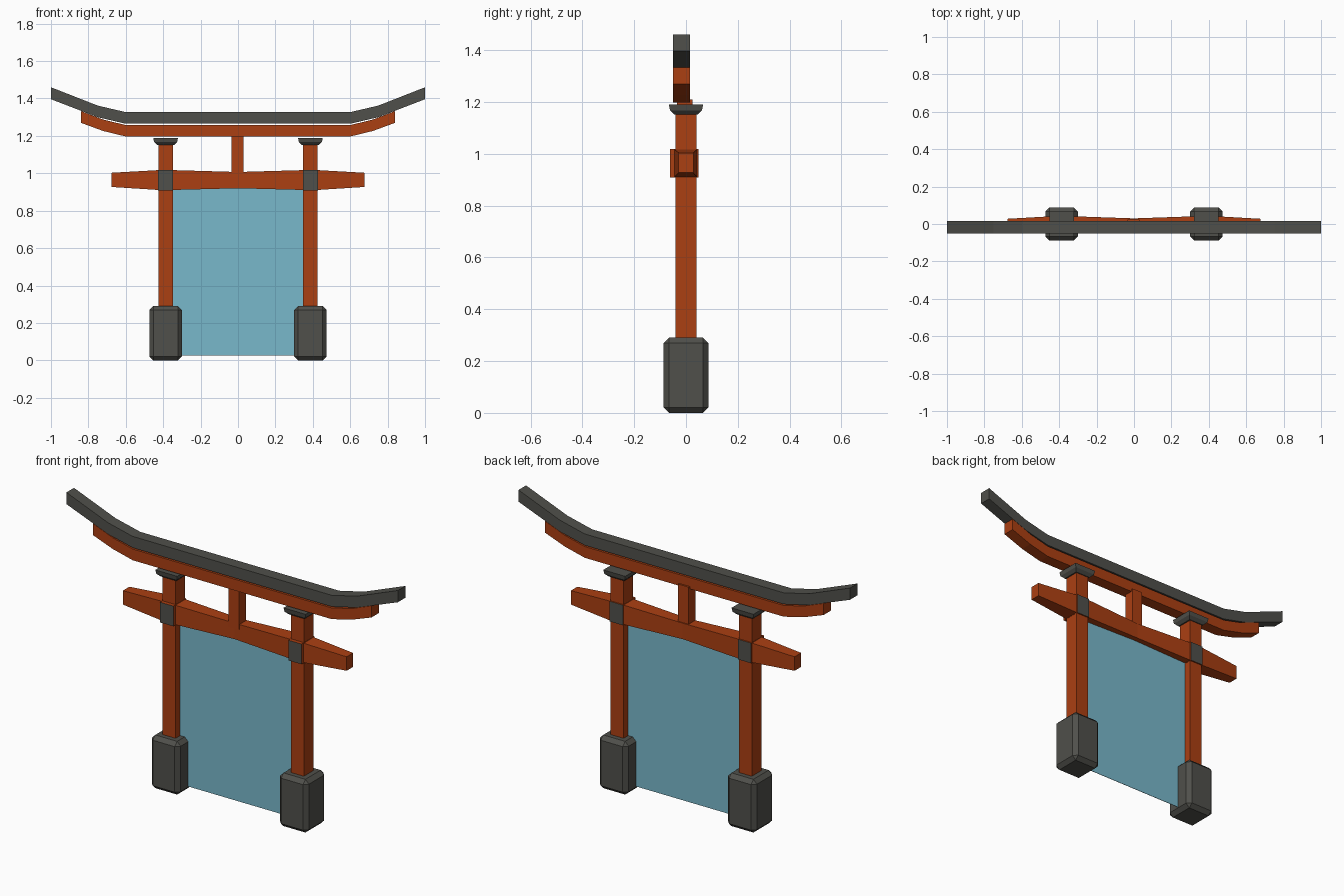
import bpy, bmesh

if "Cube" in bpy.data.objects:
    bpy.data.objects.remove(bpy.data.objects["Cube"])


def material(name, rgb):
    m = bpy.data.materials.new(name)
    m.diffuse_color = (*rgb, 1)
    m.use_nodes = True
    m.node_tree.nodes["Principled BSDF"].inputs["Base Color"].default_value = m.diffuse_color
    return m


RED = material("vermilion wood", (0.41, 0.05, 0.006))
GREY = material("dark grey stone", (0.08, 0.08, 0.07))
BLUE = material("pale blue veil", (0.19, 0.48, 0.60))


def finish(bm, name, *mats):
    bmesh.ops.recalc_face_normals(bm, faces=bm.faces)
    me = bpy.data.meshes.new(name)
    bm.to_mesh(me)
    bm.free()
    for m in mats:
        me.materials.append(m)
    ob = bpy.data.objects.new(name, me)
    bpy.context.collection.objects.link(ob)
    return ob


def loft(rings):
    """Skin a list of four-point rings and close both ends."""
    bm = bmesh.new()
    rows = [[bm.verts.new(p) for p in ring] for ring in rings]
    for a, b in zip(rows, rows[1:]):
        for i in range(4):
            j = (i + 1) % 4
            bm.faces.new((a[i], a[j], b[j], b[i]))
    bm.faces.new(rows[0])
    bm.faces.new(rows[-1])
    return bm


def beam(name, half, mat):
    """Mirrored beam along x from stations (x, z0, z1, y0, y1), x >= 0."""
    left = [(-s[0], *s[1:]) for s in reversed(half) if s[0] > 0]
    return finish(loft([[(x, y0, z0), (x, y1, z0), (x, y1, z1), (x, y0, z1)]
                        for x, z0, z1, y0, y1 in left + half]), name, mat)


def box(x0, x1, y0, y1, z0, z1):
    return loft([[(x0, y0, z), (x1, y0, z), (x1, y1, z), (x0, y1, z)] for z in (z0, z1)])


# Curved top beams
Y = (-0.05, 0.015)
beam("roof_beam", [(0.6, 1.265, 1.327, *Y), (0.75, 1.30, 1.362, *Y),
                   (1.0, 1.396, 1.46, *Y)], GREY)
beam("under_roof_beam", [(0.6, 1.197, 1.258, *Y), (0.72, 1.226, 1.287, *Y),
                         (0.84, 1.27, 1.333, *Y)], RED)

# Lower tie beam, swelling at the pillars
beam("tie_beam", [(0, 0.92, 1.007, -0.03, 0.03), (0.348, 0.911, 1.017, -0.044, 0.042),
                  (0.426, 0.911, 1.017, -0.044, 0.042),
                  (0.675, 0.927, 1.003, -0.028, 0.028)], RED)
finish(box(-0.034, 0.03, -0.035, 0.025, 0.98, 1.21), "centre_strut", RED)

# Pillars with bases, caps and joint blocks
for side, cx in (("left", -0.387), ("right", 0.387)):
    finish(box(cx - 0.039, cx + 0.039, -0.041, 0.041, 0.25, 1.17), side + "_pillar", RED)

    bm = box(cx - 0.087, cx + 0.087, -0.087, 0.087, 0, 0.29)
    bmesh.ops.recalc_face_normals(bm, faces=bm.faces)
    bmesh.ops.bevel(bm, geom=bm.edges[:], offset=0.021, segments=1, affect='EDGES')
    finish(bm, side + "_base", GREY)

    finish(loft([[(cx - r, -r, z), (cx + r, -r, z), (cx + r, r, z), (cx - r, r, z)]
                 for r, z in ((0.046, 1.152), (0.062, 1.168), (0.066, 1.19))]),
           side + "_cap", GREY)

    # grey front and back, red edges
    ob = finish(box(cx - 0.04, cx + 0.04, -0.062, 0.048, 0.909, 1.019),
                side + "_joint_block", RED, GREY)
    for p in ob.data.polygons:
        p.material_index = int(abs(p.normal.y) > 0.5)

# Veil between the pillars
finish(box(-0.35, 0.35, -0.001, 0.001, 0.025, 0.93), "veil", BLUE)
